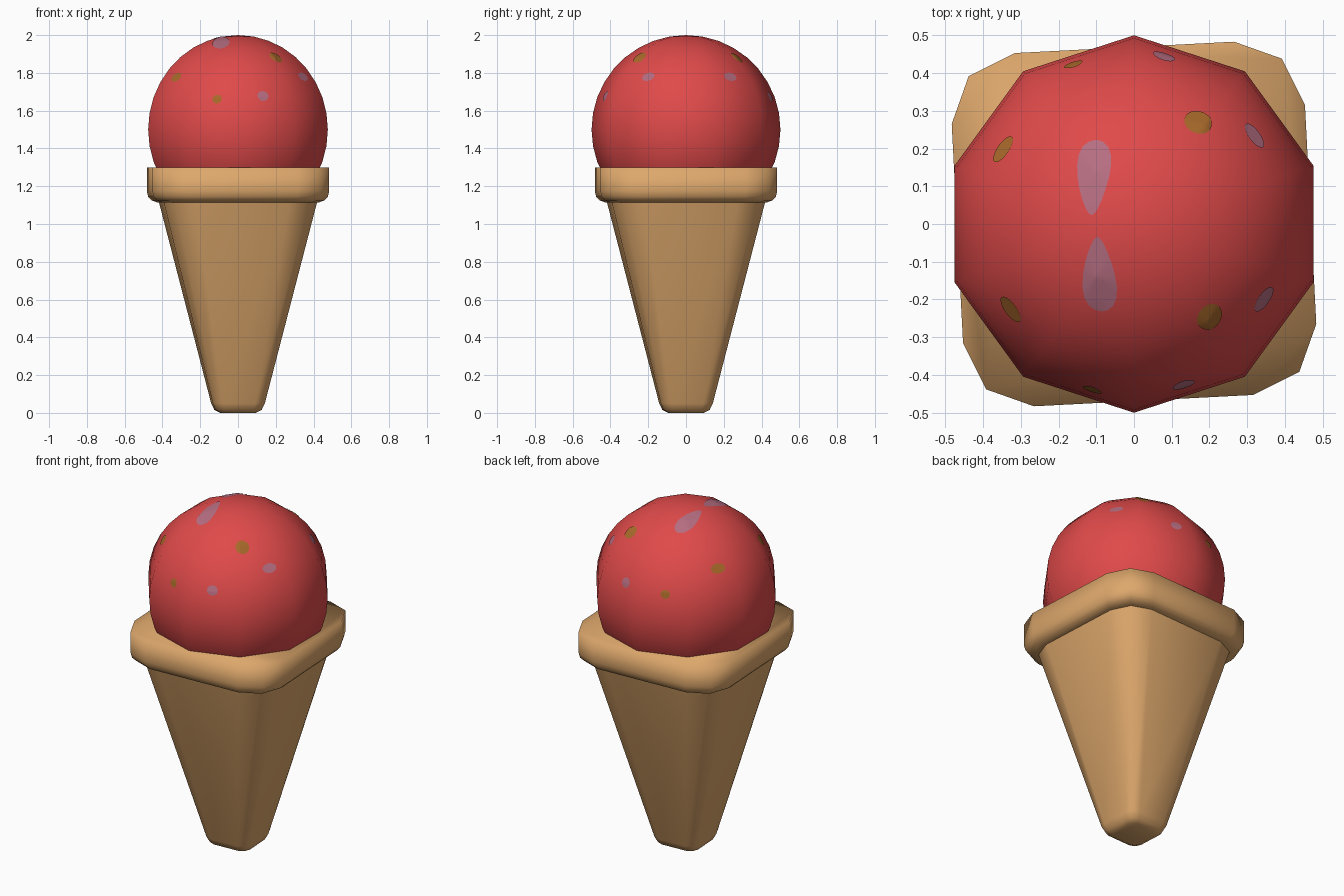
import bpy, bmesh, math
from mathutils import Vector
from mathutils.bvhtree import BVHTree

if "Cube" in bpy.data.objects:
    bpy.data.objects.remove(bpy.data.objects["Cube"])


def material(name, rgb):
    m = bpy.data.materials.new(name)
    m.diffuse_color = (*rgb, 1)
    m.use_nodes = True
    m.node_tree.nodes["Principled BSDF"].inputs["Base Color"].default_value = m.diffuse_color
    return m


RED = material("scoop red", (0.745, 0.068, 0.068))
TAN = material("wafer tan", (0.73, 0.392, 0.15))
OLIVE = material("olive sprinkle", (0.392, 0.141, 0.023))
MAUVE = material("mauve sprinkle", (0.468, 0.156, 0.223))


def finish(bm, name, mat, angle=180):
    bmesh.ops.recalc_face_normals(bm, faces=bm.faces)
    me = bpy.data.meshes.new(name)
    bm.to_mesh(me)
    bm.free()
    ob = bpy.data.objects.new(name, me)
    bpy.context.collection.objects.link(ob)
    me.materials.append(mat)
    bpy.ops.object.select_all(action='DESELECT')
    ob.select_set(True)
    bpy.context.view_layer.objects.active = ob
    if angle < 180:
        bpy.ops.object.shade_smooth_by_angle(angle=math.radians(angle))
    else:
        bpy.ops.object.shade_smooth()
    return ob


def loft(rings):
    """Skin a stack of equal-sized point rings and cap both ends."""
    bm = bmesh.new()
    vs = [[bm.verts.new(p) for p in r] for r in rings]
    n = len(vs[0])
    for a, b in zip(vs, vs[1:]):
        for i in range(n):
            j = (i + 1) % n
            bm.faces.new((a[i], a[j], b[j], b[i]))
    bm.faces.new(vs[0])
    bm.faces.new(vs[-1])
    return bm


def square_ring(z, half):
    """Slightly turned square with two-segment rounded corners; half = widest x."""
    k = half / 0.483
    corner = [(0.453, 0.315), (0.392, 0.438), (0.265, 0.483)]
    pts = []
    for q in range(4):
        for x, y in corner:
            for _ in range(q):
                x, y = -y, x
            pts.append((x * k, y * k, z))
    return pts


# Tapered wafer cone with a rounded foot
finish(loft([square_ring(z, h) for z, h in
             [(0, 0.095), (0.015, 0.125), (0.05, 0.142), (1.14, 0.425)]]),
       "cone", TAN, 50)

# Wafer rim, rounded underneath
finish(loft([square_ring(z, h) for z, h in
             [(1.115, 0.43), (1.125, 0.458), (1.145, 0.476), (1.175, 0.483), (1.3, 0.483)]]),
       "cone_rim", TAN)

# Ten-sided scoop
CENTRE = Vector((0, 0, 1.5))
RINGS, SIDES = 18, 10
bm = bmesh.new()
pole = [bm.verts.new(CENTRE + Vector((0, 0, s * 0.5))) for s in (-1, 1)]
rows = []
for r in range(1, RINGS):
    t = math.pi * r / RINGS - math.pi / 2
    rows.append([bm.verts.new(CENTRE + 0.5 * Vector((
        math.cos(t) * math.sin(math.tau * i / SIDES),
        math.cos(t) * math.cos(math.tau * i / SIDES),
        math.sin(t)))) for i in range(SIDES)])
for i in range(SIDES):
    j = (i + 1) % SIDES
    bm.faces.new((pole[0], rows[0][i], rows[0][j]))
    bm.faces.new((pole[1], rows[-1][i], rows[-1][j]))
    for a, b in zip(rows, rows[1:]):
        bm.faces.new((a[i], a[j], b[j], b[i]))
tree = BVHTree.FromBMesh(bm)
finish(bm, "scoop", RED)


def sprinkle(name, mat, x, y, z, half_u, half_v, along=None, taper=0):
    """Thin oval draped on the scoop; u runs sideways unless 'along' is given."""
    n = (Vector((x, y, z)) - CENTRE).normalized()
    u = Vector(along) if along else Vector((0, 0, 1)).cross(n)
    u = (u - n * u.dot(n)).normalized()
    v = n.cross(u)

    def drape(a, b):
        d = (n * 0.48 + u * a + v * b).normalized()
        hit = tree.ray_cast(CENTRE + d, -d)[0]
        return hit + d * 0.003

    bm = bmesh.new()
    mid = bm.verts.new(drape(0, 0))
    N, prev = 20, None
    for k in range(1, 6):
        ring = []
        for i in range(N):
            t = math.tau * i / N
            c, s = math.cos(t) * k / 5, math.sin(t) * k / 5
            ring.append(bm.verts.new(drape(half_u * c, half_v * s * (1 + taper * c))))
        for i in range(N):
            j = (i + 1) % N
            if prev:
                bm.faces.new((prev[i], ring[i], ring[j], prev[j]))
            else:
                bm.faces.new((mid, ring[i], ring[j]))
        prev = ring
    # face outwards
    bm.normal_update()
    if sum(f.normal.dot(n) for f in bm.faces) < 0:
        bmesh.ops.reverse_faces(bm, faces=bm.faces)
    me = bpy.data.meshes.new(name)
    bm.to_mesh(me)
    bm.free()
    me.materials.append(mat)
    for p in me.polygons:
        p.use_smooth = True
    bpy.context.collection.objects.link(bpy.data.objects.new(name, me))


# Olive sprinkles: two high, two middle, two low
for i, (x, y, z, a, b) in enumerate([
        (0.17, 0.27, 1.88, 0.036, 0.038), (0.2, -0.245, 1.88, 0.036, 0.038),
        (-0.35, 0.2, 1.78, 0.04, 0.027), (-0.325, -0.225, 1.775, 0.04, 0.027),
        (-0.16, 0.42, 1.66, 0.026, 0.024), (-0.11, -0.435, 1.66, 0.026, 0.024)]):
    sprinkle(f"olive_sprinkle_{i + 1}", OLIVE, x, y, z, a, b)

# Mauve sprinkles: two middle, two low
for i, (x, y, z, a, b) in enumerate([
        (0.32, 0.235, 1.78, 0.038, 0.026), (0.345, -0.2, 1.78, 0.038, 0.026),
        (0.08, 0.445, 1.675, 0.03, 0.028), (0.13, -0.42, 1.675, 0.03, 0.028)]):
    sprinkle(f"mauve_sprinkle_{i + 1}", MAUVE, x, y, z, a, b)

# Two long mauve drops near the top
for name, x, y, s in (("back", -0.107, 0.125, 1), ("front", -0.092, -0.135, -1)):
    sprinkle(f"mauve_drop_{name}", MAUVE, x, y, 1.965, 0.102, 0.042, (0, s, 0), 0.4)
